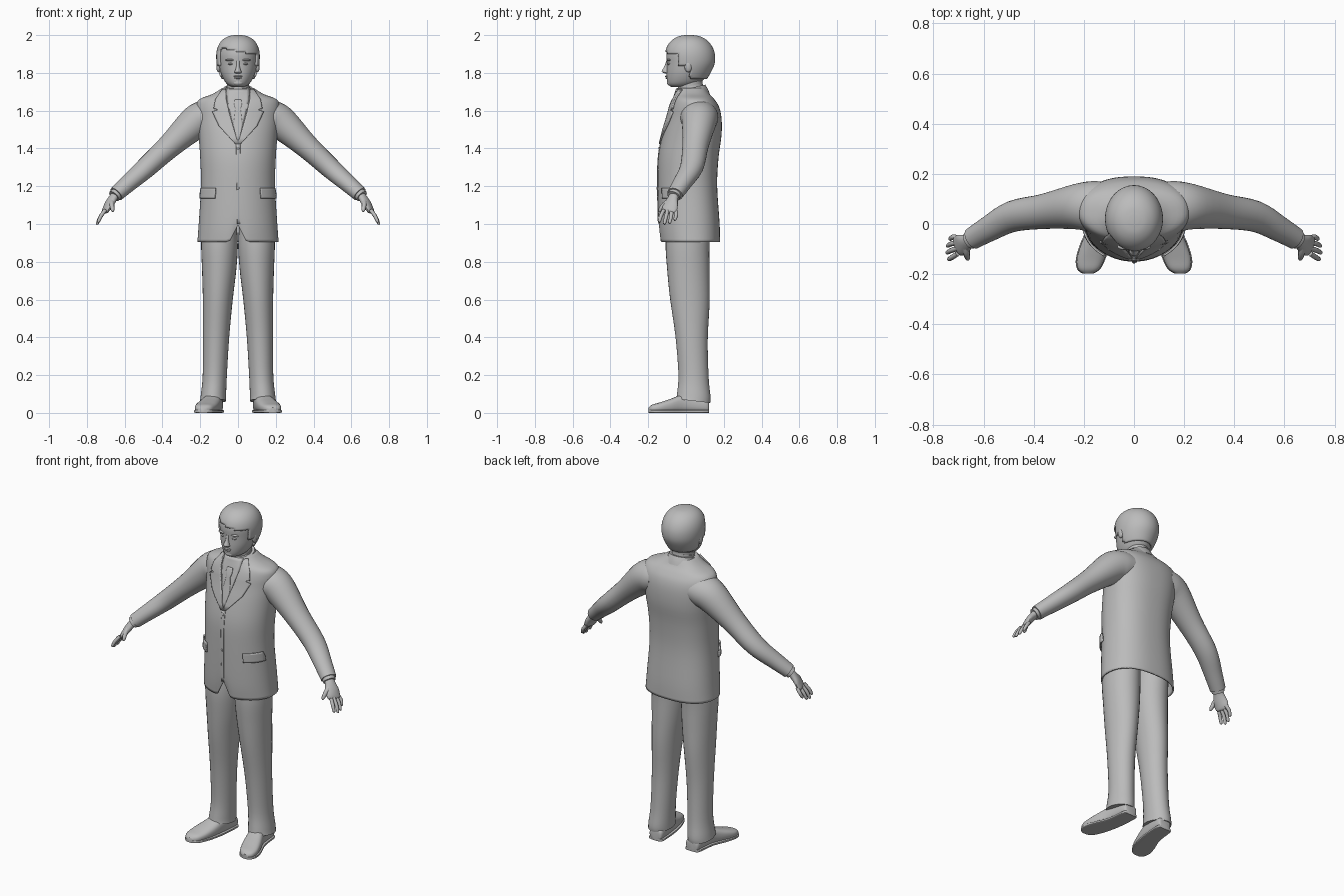
import bpy, bmesh, math
from mathutils import Vector

if "Cube" in bpy.data.objects:
    bpy.data.objects.remove(bpy.data.objects["Cube"])

grey = bpy.data.materials.new("plain grey")
grey.diffuse_color = (0.5, 0.5, 0.5, 1)
grey.use_nodes = True
grey.node_tree.nodes["Principled BSDF"].inputs["Base Color"].default_value = grey.diffuse_color


def finish(name, bm, mirror=False, thick=0.0, angle=40):
    me = bpy.data.meshes.new(name)
    bm.to_mesh(me)
    bm.free()
    ob = bpy.data.objects.new(name, me)
    bpy.context.collection.objects.link(ob)
    me.materials.append(grey)
    bpy.ops.object.select_all(action='DESELECT')
    bpy.context.view_layer.objects.active = ob
    ob.select_set(True)
    bpy.ops.object.shade_smooth_by_angle(angle=math.radians(angle))
    if thick:
        m = ob.modifiers.new("thickness", 'SOLIDIFY')
        m.thickness = thick
    if mirror:
        ob.modifiers.new("mirror", 'MIRROR')
    return ob


def resample(rows, k=4):
    """Catmull-Rom curve through rows of numbers."""
    out = []
    for i in range(len(rows) - 1):
        p0, p1, p2 = rows[max(i - 1, 0)], rows[i], rows[i + 1]
        p3 = rows[min(i + 2, len(rows) - 1)]
        for j in range(k):
            t = j / k
            out.append(tuple(0.5 * (2 * b + (c - a) * t + (2 * a - 5 * b + 4 * c - d) * t * t
                                    + (3 * b - a - 3 * c + d) * t ** 3)
                             for a, b, c, d in zip(p0, p1, p2, p3)))
    return out + [tuple(rows[-1])]


def loft(name, sections, drop=None, **kw):
    bm = bmesh.new()
    rings = [[bm.verts.new(p) for p in s] for s in sections]
    n = len(rings[0])
    for a, b in zip(rings, rings[1:]):
        for i in range(n):
            j = (i + 1) % n
            bm.faces.new((a[i], a[j], b[j], b[i]))
    bm.faces.new(rings[0])
    bm.faces.new(rings[-1])
    bmesh.ops.recalc_face_normals(bm, faces=bm.faces[:])
    if drop:
        gone = [f for f in bm.faces if drop(f, f.calc_center_median())]
        bmesh.ops.delete(bm, geom=gone, context='FACES')
    return finish(name, bm, **kw)


def power(v, p):
    return math.copysign(abs(v) ** p, v)


def upright(rows, n=32, tilt=0.0, back=1.0):
    """Horizontal sections from (z, centre x, half width, front y, back y)."""
    out = []
    for z, cx, rx, yf, yb in resample(rows):
        c, h, s = (yf + yb) / 2, (yb - yf) / 2, []
        for i in range(n):
            t = 2 * math.pi * i / n
            q = back if math.sin(t) > 0 else 1.0
            y = c + h * power(math.sin(t), q)
            s.append(Vector((cx + rx * power(math.cos(t), q), y, z + tilt * y)))
        out.append(s)
    return out


def tube(rows, n=20):
    """Sections along a path of (x, y, z, sideways radius, upward radius)."""
    rows, out = resample(rows), []
    pts = [Vector(r[:3]) for r in rows]
    for i, r in enumerate(rows):
        d = (pts[min(i + 1, len(pts) - 1)] - pts[max(i - 1, 0)]).normalized()
        u = Vector((0, 0, 1)).cross(d).normalized()
        v = d.cross(u)
        out.append([pts[i] + u * r[3] * math.cos(a) + v * r[4] * math.sin(a)
                    for a in (2 * math.pi * k / n for k in range(n))])
    return out


def blob(name, loc, size, mirror=False):
    bm = bmesh.new()
    bmesh.ops.create_uvsphere(bm, u_segments=16, v_segments=10, radius=1)
    for v in bm.verts:
        v.co = Vector(loc) + Vector([a * b for a, b in zip(v.co, size)])
    return finish(name, bm, mirror)


# jacket body, with the hem cut away at the front
JACKET = [(.905, 0, .215, -.137, .18), (1.0, 0, .208, -.146, .178), (1.2, 0, .196, -.15, .165),
          (1.35, 0, .2, -.147, .172), (1.47, 0, .209, -.125, .188), (1.56, 0, .218, -.1, .188),
          (1.62, 0, .222, -.085, .175), (1.66, 0, .205, -.07, .15), (1.688, 0, .135, -.06, .125),
          (1.72, 0, .083, -.05, .105)]
body = upright(JACKET, 64, back=.82)
for ring in body:
    for p in ring:
        if p.y < 0 and p.z < 1.05 and abs(p.x) < .045:
            p.z += .09 * (1 - abs(p.x) / .045) * (1.05 - p.z) / .145
loft("jacket", body, drop=lambda f, c: len(f.verts) > 4 and c.z < 1.05, thick=.008)

FRONT = resample(JACKET)


def on_front(x, z, lift):
    """Point lying on the jacket front, raised by lift."""
    for a, b in zip(FRONT, FRONT[1:]):
        if a[0] <= z <= b[0]:
            t = (z - a[0]) / (b[0] - a[0])
            _, _, rx, yf, yb = (p + (q - p) * t for p, q in zip(a, b))
            break
    s = math.sqrt(max(0, 1 - (x / rx) ** 2))
    return (x * (1 + lift / rx), (yf + yb) / 2 - (yb - yf) / 2 * s - lift, z)


def panel(name, rows, lift, mirror=False, cols=8, steps=3):
    """Cloth panel on the jacket front from (z, x start, x end)."""
    fine = []
    for a, b in zip(rows, rows[1:]):
        fine += [[p + (q - p) * k / steps for p, q in zip(a, b)] for k in range(steps)]
    fine.append(rows[-1])
    bm = bmesh.new()
    g = [[bm.verts.new(on_front(x0 + (x1 - x0) * i / cols, z, lift)) for i in range(cols + 1)]
         for z, x0, x1 in fine]
    for a, b in zip(g, g[1:]):
        for i in range(cols):
            bm.faces.new((a[i], b[i], b[i + 1], a[i + 1]))
    return finish(name, bm, mirror, thick=max(lift * .9, .002))


# shirt front, tie, lapels, front edge and pocket flaps
panel("shirt_front", [(1.715, -.06, .06), (1.66, -.058, .058), (1.43, -.002, .002)], .002)
panel("tie", [(1.66, -.016, .016), (1.635, -.02, .02), (1.61, -.013, .013),
              (1.53, -.023, .023), (1.44, -.006, .006)], .006)
panel("lapels", [(1.715, .06, .077), (1.66, .06, .115), (1.612, .049, .125), (1.606, .048, .1),
                 (1.595, .046, .132), (1.52, .025, .098), (1.425, .0, .014)], .009, True)
panel("front_edge", [(1.43, -.01, .012), (1.0, -.004, .01)], .003, steps=16)
panel("pocket_flaps", [(1.19, .115, .19), (1.165, .116, .194), (1.135, .118, .196)], .009, True, 12)
for z in (1.4, 1.19):
    blob("button", on_front(0, z, .004), (.007, .003, .007))

# collars
loft("jacket_collar", upright([(1.665, 0, .105, -.065, .125), (1.69, 0, .09, -.06, .115),
                               (1.715, 0, .076, -.045, .102)], 40, .22), thick=.004)
loft("shirt_collar", upright([(1.67, 0, .07, -.062, .09), (1.7, 0, .066, -.058, .09),
                              (1.722, 0, .062, -.05, .088)], 40, .3))

# sleeves, cuffs, palms, fingers
loft("sleeves", tube([(.13, .07, 1.57, .1, .085), (.18, .07, 1.56, .1, .093), (.235, .068, 1.53, .09, .088),
                      (.36, .05, 1.415, .07, .065), (.485, .03, 1.3, .062, .055),
                      (.58, -.02, 1.216, .051, .046), (.645, -.058, 1.158, .044, .04)], 28), mirror=True)
loft("shirt_cuffs", tube([(.63, -.05, 1.172, .036, .033), (.656, -.066, 1.147, .036, .033)]), mirror=True)
loft("hands", tube([(.645, -.058, 1.158, .026, .022), (.663, -.07, 1.135, .03, .021),
                    (.685, -.082, 1.1, .042, .019), (.702, -.088, 1.07, .04, .015),
                    (.707, -.09, 1.06, .028, .008)]), mirror=True)
for k, length in enumerate((.068, .08, .076, .058)):
    y = -.118 + k * .021
    spread = (k - 1.5) * .006
    x, z = .703, 1.073
    loft("fingers", tube([(x, y, z, .0105, .0105), (x + length * .33, y + spread - .006, z - length * .45, .01, .01),
                          (x + length * .52, y + spread - .014, z - length * .87, .008, .008),
                          (x + length * .54, y + spread - .016, z - length * .92, .003, .003)], 10), mirror=True)
loft("thumbs", tube([(.668, -.085, 1.125, .014, .014), (.668, -.115, 1.103, .013, .013),
                     (.664, -.136, 1.076, .01, .01), (.663, -.142, 1.064, .004, .004)], 10), mirror=True)

# trousers
loft("trouser_legs", upright([(1.0, .1, .093, -.1, .13), (.88, .098, .097, -.108, .124),
                              (.75, .1, .09, -.1, .125), (.6, .107, .079, -.085, .125),
                              (.4, .116, .069, -.056, .115), (.2, .123, .064, -.04, .12),
                              (.1, .13, .067, -.047, .13), (.068, .132, .069, -.052, .128)],
                             32, -.12), mirror=True)

# shoes and soles, lofted from heel to toe: (y, centre x, half width, height)
SHOE = resample([(.122, .122, .028, .05), (.105, .122, .043, .075), (.0, .132, .047, .1),
                 (-.08, .155, .056, .075), (-.14, .173, .055, .055), (-.18, .181, .042, .043),
                 (-.198, .184, .018, .028)])


def shoe(name, grow, height, box):
    out = []
    for y, cx, rx, top in SHOE:
        h = height or top
        out.append([Vector((cx + (rx + grow) * power(math.cos(t), box), y,
                            h * (.5 + .5 * power(math.sin(t), box))))
                    for t in (2 * math.pi * i / 28 for i in range(28))])
    loft(name, out, mirror=True)


shoe("shoes", 0, None, .75)
shoe("soles", .004, .016, .35)

# neck and head
loft("neck", upright([(1.64, 0, .065, -.05, .085), (1.7, 0, .058, -.045, .085), (1.78, 0, .06, -.04, .09)]))
HEAD = [(1.725, 0, .032, -.077, .04), (1.737, 0, .054, -.094, .06), (1.76, 0, .073, -.101, .09),
        (1.8, 0, .091, -.103, .115), (1.85, 0, .102, -.102, .137), (1.9, 0, .104, -.104, .138),
        (1.94, 0, .094, -.092, .122), (1.97, 0, .072, -.066, .094), (1.988, 0, .04, -.032, .058),
        (1.994, 0, .008, .005, .02)]
loft("head", upright(HEAD, 48))


# hair shell, trimmed along the hairline
def below_hairline(f, c):
    if c.y < -.045:
        return c.z < 1.915 - .2 * c.x
    return c.z < (1.835 if c.y < .02 else 1.765)


loft("hair", upright([(z + max(0, z - 1.9) * .064, x, r + .011, a - .007, b + .015)
                      for z, x, r, a, b in HEAD], 64), drop=below_hairline, thick=.012)

# face
loft("nose", upright([(1.797, 0, .012, -.112, -.09), (1.803, 0, .019, -.125, -.09),
                      (1.812, 0, .016, -.128, -.09), (1.835, 0, .009, -.114, -.09),
                      (1.862, 0, .009, -.105, -.09)], 16))
blob("brows", (.04, -.091, 1.868), (.026, .012, .006), True)
blob("eyes", (.038, -.09, 1.848), (.015, .009, .006), True)
blob("upper_lip", (0, -.103, 1.782), (.024, .008, .005))
blob("lower_lip", (0, -.102, 1.773), (.02, .008, .005))
blob("chin", (0, -.085, 1.748), (.028, .016, .016))
blob("ears", (.103, .012, 1.835), (.012, .02, .032), True)
